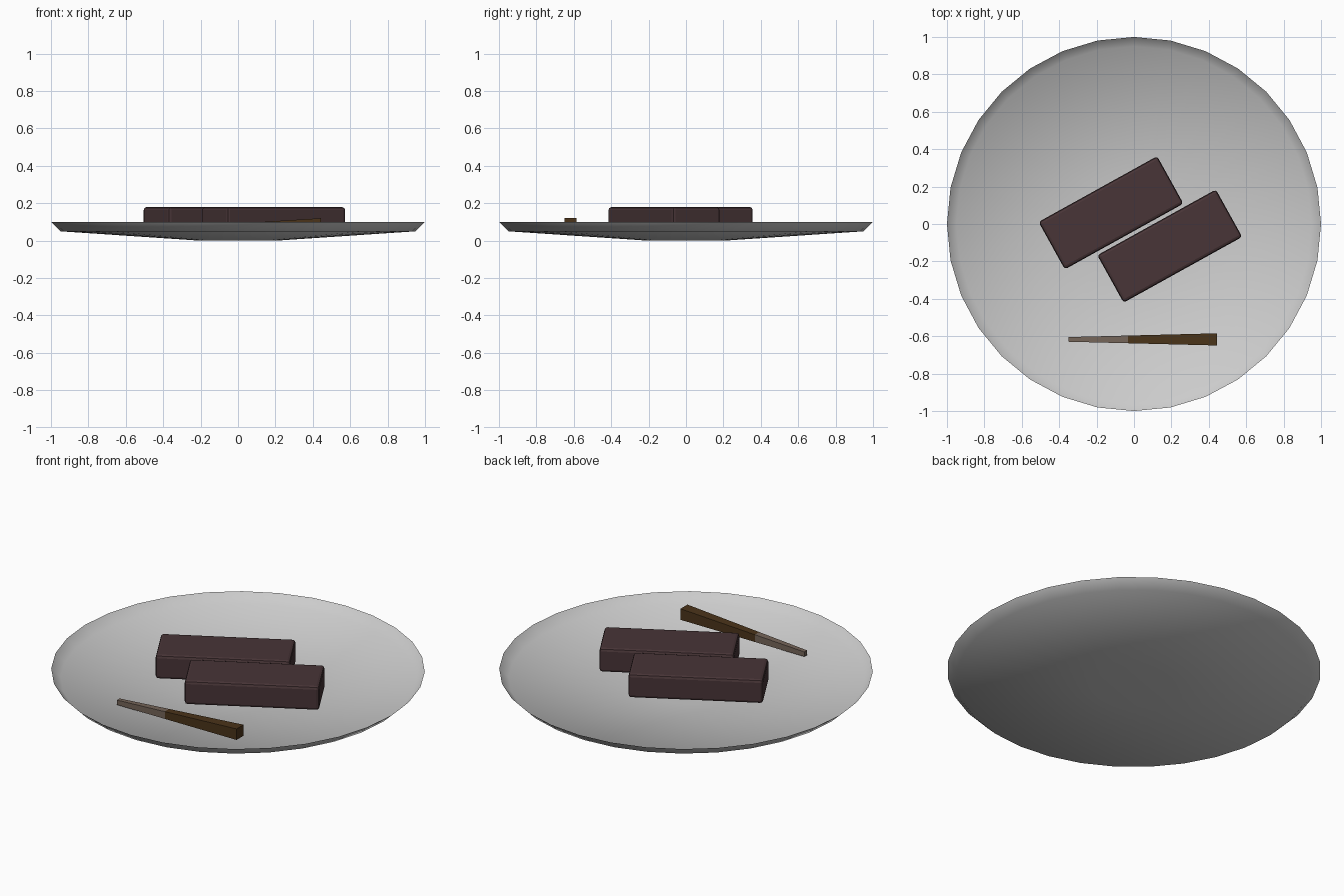
import bpy, bmesh, math

if "Cube" in bpy.data.objects:
    bpy.data.objects.remove(bpy.data.objects["Cube"])

def material(name, rgb):
    m = bpy.data.materials.new(name)
    m.diffuse_color = (*rgb, 1)
    m.use_nodes = True
    m.node_tree.nodes["Principled BSDF"].inputs["Base Color"].default_value = m.diffuse_color
    return m

def add_object(name, bm, mat=None):
    bmesh.ops.recalc_face_normals(bm, faces=bm.faces)
    me = bpy.data.meshes.new(name)
    bm.to_mesh(me)
    bm.free()
    ob = bpy.data.objects.new(name, me)
    bpy.context.collection.objects.link(ob)
    if mat:
        me.materials.append(mat)
    return ob

brown = material("dark_sweet", (0.065, 0.035, 0.038))
wood = material("pick_handle", (0.07, 0.034, 0.01))
pale = material("pick_tip", (0.18, 0.13, 0.10))

# Plate: thin shallow dish spun from a profile, 32 sides
SIDES = 32
bm = bmesh.new()
rings = []
for r, z in [(0.22, 0.001), (0.95, 0.05), (1.0, 0.10)]:
    rings.append([bm.verts.new((r * math.cos(2 * math.pi * i / SIDES),
                                r * math.sin(2 * math.pi * i / SIDES), z))
                  for i in range(SIDES)])
centre = bm.verts.new((0, 0, 0))
for i in range(SIDES):
    j = (i + 1) % SIDES
    bm.faces.new((centre, rings[0][i], rings[0][j]))
    for a, b in zip(rings, rings[1:]):
        bm.faces.new((a[i], b[i], b[j], a[j]))
for f in bm.faces:
    f.smooth = True
plate = add_object("plate", bm)
# upward-facing sheet
if plate.data.polygons[0].normal.z < 0:
    plate.data.flip_normals()

# Two sweet bars with softened edges
for name, x, y in [("bar_back", -0.123, 0.06), ("bar_front", 0.191, -0.118)]:
    bm = bmesh.new()
    bmesh.ops.create_cube(bm, size=1)
    bmesh.ops.scale(bm, vec=(0.725, 0.29, 0.14), verts=bm.verts)
    bar = add_object(name, bm, brown)
    bar.location = (x, y, 0.11)
    bar.rotation_euler.z = math.radians(29)
    bev = bar.modifiers.new("soft_edges", 'BEVEL')
    bev.width = 0.016
    bev.segments = 2

# Pick: tapered square stick, pale tip and dark handle
def section(t):
    x = -0.35 + 0.795 * t
    w = 0.0125 + 0.02 * t
    lo, hi = 0.042 + 0.013 * t, 0.07 + 0.05 * t
    return [(x, -0.617 + s * w, z) for s, z in ((-1, lo), (1, lo), (1, hi), (-1, hi))]

def stick(name, t0, t1, mat):
    bm = bmesh.new()
    a = [bm.verts.new(p) for p in section(t0)]
    b = [bm.verts.new(p) for p in section(t1)]
    bm.faces.new(a)
    bm.faces.new(b)
    for i in range(4):
        j = (i + 1) % 4
        bm.faces.new((a[i], a[j], b[j], b[i]))
    return add_object(name, bm, mat)

stick("pick_tip", 0, 0.4, pale)
stick("pick_handle", 0.4, 1, wood)
